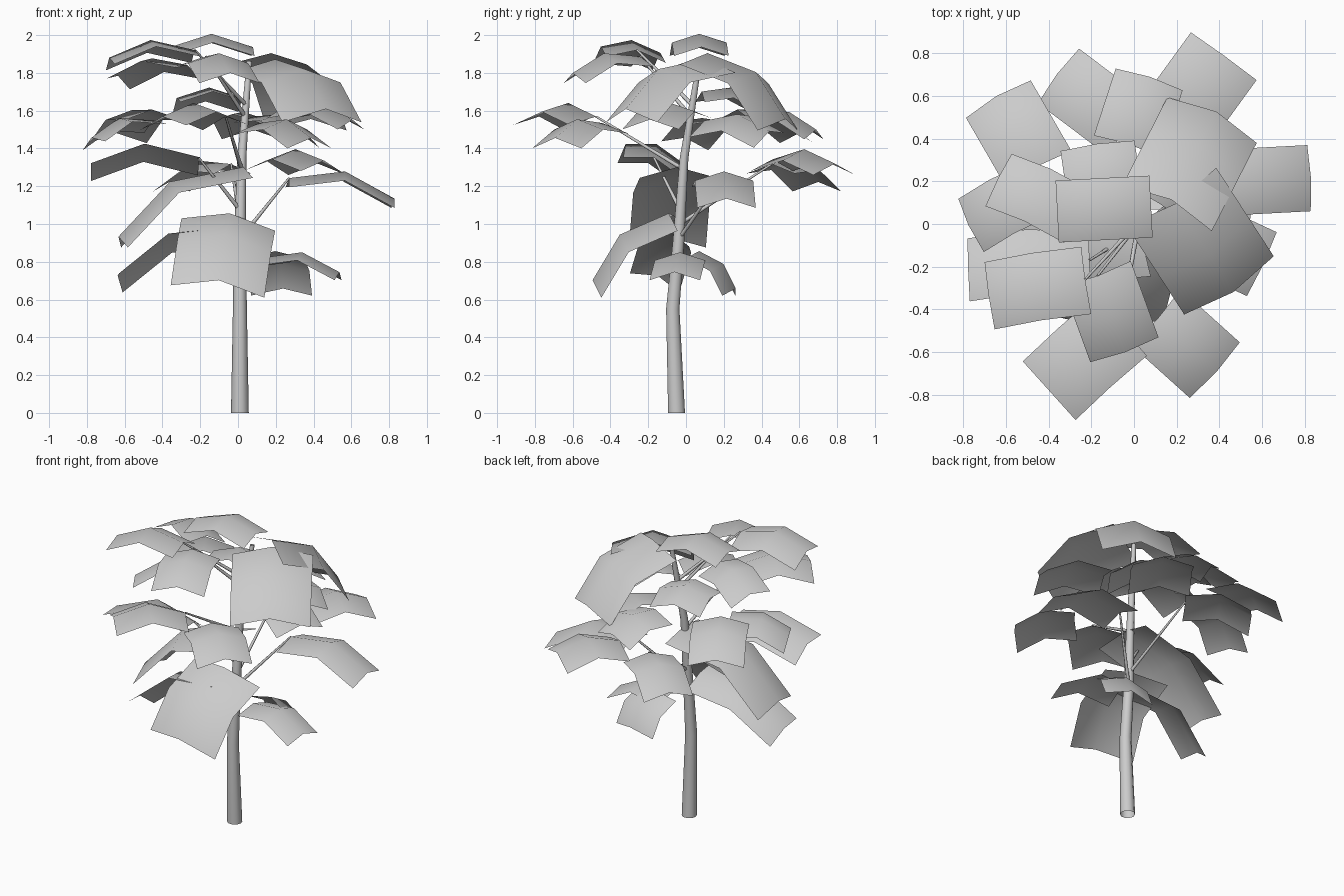
import bpy
import bmesh
from math import radians
from mathutils import Matrix, Vector

cube = bpy.data.objects.get("Cube")
if cube:
    bpy.data.objects.remove(cube, do_unlink=True)

grey = bpy.data.materials.new("light_grey")
grey.use_nodes = True
colour = (0.6, 0.6, 0.6, 1)
grey.diffuse_color = colour
grey.node_tree.nodes["Principled BSDF"].inputs["Base Color"].default_value = colour


def add_object(name, bm):
    """Turn a bmesh into a smooth grey object."""
    mesh = bpy.data.meshes.new(name)
    for face in bm.faces:
        face.smooth = True
    bm.to_mesh(mesh)
    bm.free()
    mesh.materials.append(grey)
    obj = bpy.data.objects.new(name, mesh)
    bpy.context.collection.objects.link(obj)
    return obj


def tube(name, path, sides):
    """Open tapered tube through (point, radius) pairs."""
    bm = bmesh.new()
    rings = []
    points = [Vector(point) for point, radius in path]
    for i, (point, radius) in enumerate(path):
        along = points[min(i + 1, len(points) - 1)] - points[max(i - 1, 0)]
        if i == 0 and name == "trunk":
            along = Vector((0, 0, 1))
        turn = Vector((0, 0, 1)).rotation_difference(along)
        ring = []
        for k in range(sides):
            spoke = Matrix.Rotation(radians(360 * k / sides), 3, "Z") @ Vector((radius, 0, 0))
            ring.append(bm.verts.new(points[i] + turn @ spoke))
        rings.append(ring)
    for low, high in zip(rings, rings[1:]):
        for k in range(sides):
            n = (k + 1) % sides
            bm.faces.new((low[k], low[n], high[n], high[k]))
    return add_object(name, bm)


# Trunk
TRUNK = [((0.01, -0.05, 0), 0.047), ((0.01, -0.07, 0.55), 0.037),
         ((0.01, -0.04, 0.9), 0.032), ((0.02, -0.01, 1.35), 0.024),
         ((0.06, 0.07, 1.86), 0.014)]
tube("trunk", TRUNK, 10)


def trunk_point(z):
    """Point on the trunk's centre line at a height."""
    for (a, _), (b, _) in zip(TRUNK, TRUNK[1:]):
        if a[2] <= z <= b[2]:
            return Vector(a).lerp(Vector(b), (z - a[2]) / (b[2] - a[2]))
    return Vector(TRUNK[-1][0])


def leaf(name, centre, heading, length, width, droop, roll=0, branch=False):
    """Domed rectangular leaf along heading, tilted down by droop and sideways by roll."""
    place = (Matrix.Translation(centre) @ Matrix.Rotation(radians(heading), 4, "Z")
             @ Matrix.Rotation(radians(droop), 4, "Y")
             @ Matrix.Rotation(radians(roll), 4, "X"))
    bm = bmesh.new()
    grid = [[bm.verts.new(place @ Vector((
        u * length / 2, v * width / 2,
        0.16 * (length * (1 - u * u) + width * (1 - v * v)))))
        for v in (-1, 0, 1)] for u in (-1, 0, 1)]
    for i in range(2):
        for j in range(2):
            bm.faces.new((grid[i][j], grid[i + 1][j], grid[i + 1][j + 1], grid[i][j + 1]))
    root = grid[0][1].co.copy()
    add_object(name + "_leaf", bm)
    if branch:
        tube(name + "_branch", [(trunk_point(centre[2] - 0.22), 0.012), (root, 0.006)], 6)


# Lowest leaves, close to the trunk
leaf("low_front", (-0.08, -0.24, 0.82), -98, 0.54, 0.5, 41, -10)
leaf("low_side", (0.32, -0.03, 0.74), -8, 0.43, 0.27, 10)
leaf("low_back", (0.21, 0.13, 0.72), 78, 0.28, 0.33, 45)
leaf("low_outer", (-0.32, -0.14, 0.81), 185, 0.65, 0.28, 22, 23)
leaf("low_wide", (-0.27, -0.07, 1.06), 185, 0.76, 0.41, 29)

# Leaves on long branches
leaf("long_side", (0.54, 0.2, 1.14), 3, 0.57, 0.31, 11, branch=True)
leaf("long_back", (0.3, 0.62, 1.27), 54, 0.41, 0.38, 3)
leaf("long_rear", (-0.19, 0.57, 1.22), 143, 0.42, 0.32, 13, branch=True)
leaf("long_outer", (-0.49, -0.2, 1.29), 183, 0.57, 0.31, 3, 18, branch=True)

# Middle leaves
leaf("middle_outer", (-0.6, 0.08, 1.46), 208, 0.38, 0.28, 14, 10)
leaf("middle_corner", (-0.54, 0.42, 1.49), 120, 0.4, 0.35, 18)
leaf("middle_front", (-0.23, -0.63, 1.51), 222, 0.45, 0.37, 0, 4, branch=True)
leaf("middle_point", (0.24, -0.56, 1.44), -42, 0.38, 0.35, 12)
leaf("middle_side", (0.41, -0.1, 1.53), -25, 0.42, 0.33, 8)
leaf("middle_inner", (0.2, 0.27, 1.47), 60, 0.4, 0.32, 8, 14)
leaf("middle_back", (0.02, 0.52, 1.49), 72, 0.34, 0.33, 14)
leaf("middle_rear", (-0.15, 0.22, 1.62), 98, 0.3, 0.35, 10)

# Crown leaves
leaf("crown_top", (-0.14, 0.07, 1.89), 183, 0.44, 0.29, 0)
leaf("crown_back", (0.26, 0.28, 1.67), 63, 0.58, 0.47, 37)
leaf("crown_front", (0.31, -0.08, 1.67), -57, 0.56, 0.5, 28)
leaf("crown_outer", (-0.45, 0.12, 1.77), 155, 0.41, 0.28, 8, 12)
leaf("crown_corner", (-0.45, -0.3, 1.85), 189, 0.46, 0.32, 5, 6, branch=True)
leaf("crown_face", (-0.11, -0.41, 1.79), -70, 0.39, 0.34, 13, branch=True)
